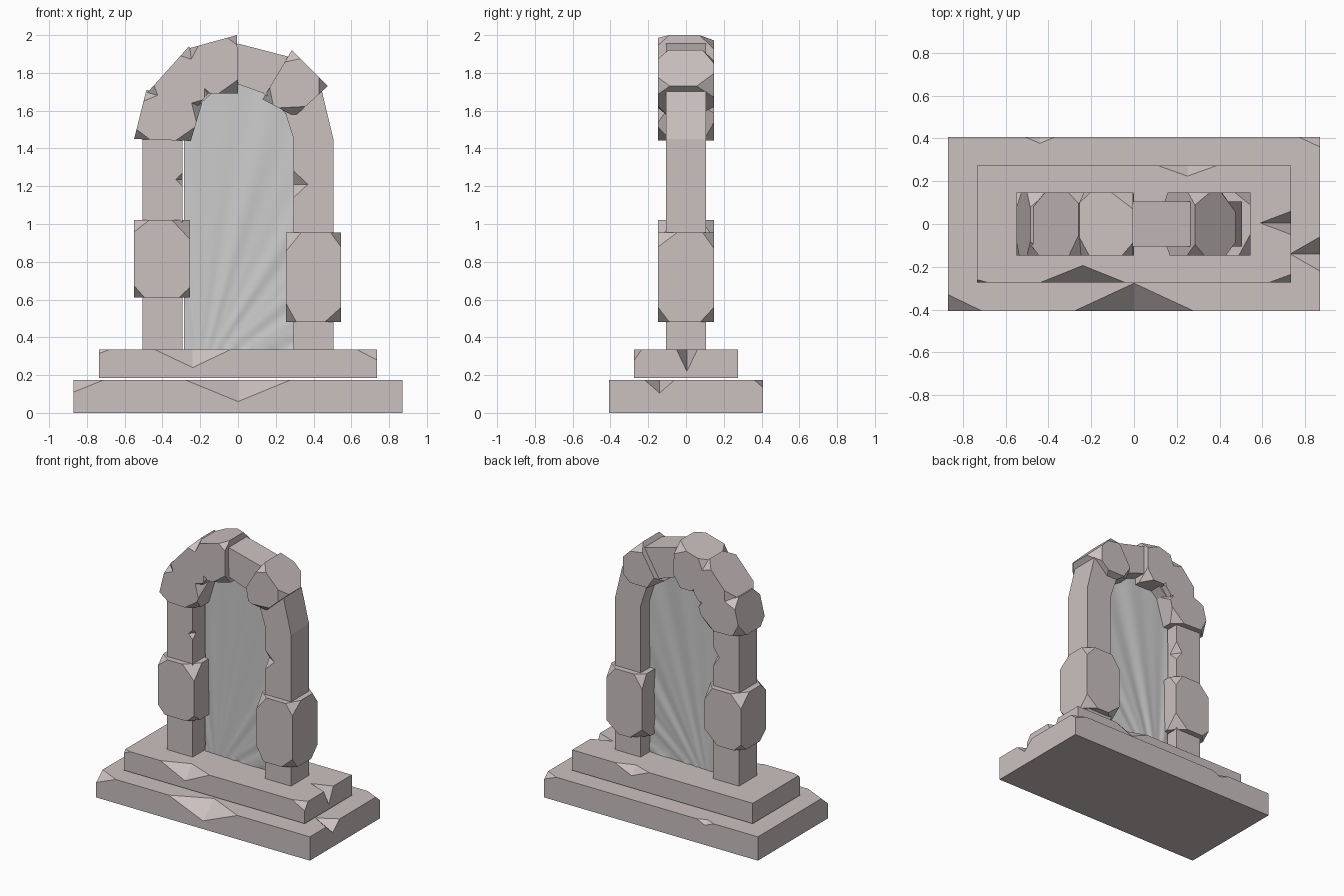
import bpy, bmesh, math, random
from mathutils import Vector

if "Cube" in bpy.data.objects:
    bpy.data.objects.remove(bpy.data.objects["Cube"])

random.seed(4)
stone_mat = bpy.data.materials.new("stone")
stone_mat.diffuse_color = (0.60, 0.53, 0.53, 1)
stone_mat.use_nodes = True
stone_mat.node_tree.nodes["Principled BSDF"].inputs["Base Color"].default_value = stone_mat.diffuse_color


def finish(bm, name, mat=stone_mat):
    bmesh.ops.recalc_face_normals(bm, faces=bm.faces[:])
    me = bpy.data.meshes.new(name)
    bm.to_mesh(me)
    bm.free()
    ob = bpy.data.objects.new(name, me)
    bpy.context.collection.objects.link(ob)
    if mat:
        me.materials.append(mat)
    return ob


def prism(quad, y0, y1):
    """Four-sided outline in x/z, extruded from y0 to y1."""
    bm = bmesh.new()
    face = bm.faces.new([bm.verts.new((x, y0, z)) for x, z in quad])
    ext = bmesh.ops.extrude_face_region(bm, geom=[face], use_keep_orig=True)
    verts = [g for g in ext["geom"] if isinstance(g, bmesh.types.BMVert)]
    bmesh.ops.translate(bm, verts=verts, vec=(0, y1 - y0, 0))
    return bm


def cut_corner(bm, corner, pts):
    """Slice off a corner with the plane through three points."""
    a, b, c = (Vector(p) for p in pts)
    n = (b - a).cross(c - a).normalized()
    if n.dot(Vector(corner) - a) < 0:
        n = -n
    geom = bm.verts[:] + bm.edges[:] + bm.faces[:]
    r = bmesh.ops.bisect_plane(bm, geom=geom, plane_co=a, plane_no=n, clear_outer=True)
    edges = [e for e in r["geom_cut"] if isinstance(e, bmesh.types.BMEdge)]
    bmesh.ops.holes_fill(bm, edges=edges, sides=0)


def rough_stone(name, quad, lo=0.05, hi=0.105):
    bm = prism(quad, -0.147, 0.147)
    cuts = []
    for v in bm.verts:
        pts = []
        for e in v.link_edges:
            d = e.other_vert(v).co - v.co
            pts.append(v.co + d.normalized() * random.uniform(lo, hi))
        cuts.append((v.co.copy(), pts))
    for corner, pts in cuts:
        cut_corner(bm, corner, pts)
    return finish(bm, name)


def rect(x0, x1, z0, z1):
    return [(x0, z0), (x1, z0), (x1, z1), (x0, z1)]


def chip(ob, mid, along, in1, in2):
    """Knock a wedge out of an edge."""
    mid, along, in1, in2 = (Vector(v) for v in (mid, along, in1, in2))
    out = mid - 0.05 * (in1.normalized() + in2.normalized())
    bm = bmesh.new()
    for p in (mid - along, mid + along, mid + in1, mid + in2, out):
        bm.verts.new(p)
    bmesh.ops.convex_hull(bm, input=bm.verts[:])
    cutter = finish(bm, "chip_cutter")
    cutter.hide_render = True
    mod = ob.modifiers.new("chip", "BOOLEAN")
    mod.operation, mod.solver, mod.object = "DIFFERENCE", "EXACT", cutter
    bpy.context.view_layer.objects.active = ob
    bpy.ops.object.modifier_apply(modifier=mod.name)
    bpy.data.objects.remove(cutter)


# Lower step
bm = prism(rect(-0.87, 0.87, 0, 0.175), -0.407, 0.407)
cut_corner(bm, (-.87, -.407, .175), [(-.71, -.407, .175), (-.87, -.33, .175), (-.87, -.407, .11)])
cut_corner(bm, (.87, .407, .175), [(.77, .407, .175), (.87, .36, .175), (.87, .407, .135)])
lower = finish(bm, "lower_step")
chip(lower, (0, -.407, .175), (.28, 0, 0), (0, 0, -.115), (0, .13, 0))
chip(lower, (-.44, .407, .175), (.07, 0, 0), (0, 0, -.03), (0, -.03, 0))
chip(lower, (.87, -.14, .175), (0, .08, 0), (0, 0, -.07), (-.14, 0, 0))

# Upper step
bm = prism(rect(-0.735, 0.735, 0.185, 0.335), -0.274, 0.274)
cut_corner(bm, (.735, -.274, .335), [(.63, -.274, .335), (.735, -.235, .335), (.735, -.274, .28)])
cut_corner(bm, (-.735, -.274, .335), [(-.68, -.274, .335), (-.735, -.26, .335), (-.735, -.274, .315)])
upper = finish(bm, "upper_step")
chip(upper, (-.24, -.274, .335), (.2, 0, 0), (0, 0, -.095), (0, .08, 0))
chip(upper, (.25, .274, .335), (.14, 0, 0), (0, 0, -.06), (0, -.05, 0))
chip(upper, (.735, .005, .335), (0, .055, 0), (0, 0, -.115), (-.145, 0, 0))

# Posts and plain arch in one swept strip, mirrored about x = 0
outer = [(.505, .335), (.505, 1.45), (.445, 1.70), (.27, 1.885), (0, 1.955)]
inner = [(.295, .335), (.295, 1.45), (.25, 1.59), (.14, 1.69), (0, 1.74)]
outer += [(-x, z) for x, z in outer[-2::-1]]
inner += [(-x, z) for x, z in inner[-2::-1]]
bm = bmesh.new()
rings = []
for (ox, oz), (ix, iz) in zip(outer, inner):
    rings.append([bm.verts.new(p) for p in ((ox, -.105, oz), (ox, .105, oz), (ix, .105, iz), (ix, -.105, iz))])
for a, b in zip(rings, rings[1:]):
    for k in range(4):
        j = (k + 1) % 4
        bm.faces.new((a[k], a[j], b[j], b[k]))
bm.faces.new(rings[0])
bm.faces.new(rings[-1])
frame = finish(bm, "arch_frame")
chip(frame, (.295, -.105, 1.21), (0, 0, .07), (.075, 0, 0), (0, .05, 0))
chip(frame, (-.295, -.105, 1.235), (0, 0, .035), (-.035, 0, 0), (0, .04, 0))
chip(frame, (-.295, .105, 1.235), (0, 0, .07), (-.05, 0, 0), (0, -.07, 0))

# Rough stones on the posts and along the arch
rough_stone("left_post_stone", rect(-.55, -.255, .61, 1.02))
rough_stone("right_post_stone", rect(.255, .545, .48, .955))
rough_stone("arch_stone_1", [(-.55, 1.45), (-.25, 1.44), (-.19, 1.64), (-.485, 1.71)])
rough_stone("arch_stone_2", [(-.485, 1.69), (-.25, 1.58), (-.12, 1.74), (-.26, 1.94)])
rough_stone("arch_keystone", [(-.26, 1.93), (-.21, 1.69), (.0, 1.69), (-.005, 2.0)])
rough_stone("arch_stone_3", [(.285, 1.92), (.13, 1.66), (.30, 1.57), (.475, 1.73)])

# Portal sheet with shallow radiating ripples
def arch_top(x):
    pts = sorted(inner[1:-1])
    for (x0, z0), (x1, z1) in zip(pts, pts[1:]):
        if x0 <= x <= x1:
            return z0 + (z1 - z0) * (x - x0) / (x1 - x0)
    return pts[0][1]

N, M = 40, 50
bm = bmesh.new()
grid = []
for i in range(N + 1):
    x = -0.285 + 0.58 * i / N
    row = []
    for j in range(M + 1):
        z = 0.335 + (arch_top(x) - 0.335) * j / M
        ang = math.atan2(z - 0.2, x + 0.2)
        y = 0.012 - 0.04 * x + 0.003 * math.sin(23 * ang) + 0.002 * math.sin(41 * ang + 1)
        row.append(bm.verts.new((x, y, z)))
    grid.append(row)
for a, b in zip(grid, grid[1:]):
    for j in range(M):
        bm.faces.new((a[j], b[j], b[j + 1], a[j + 1])).smooth = True
portal = finish(bm, "portal_sheet", None)
